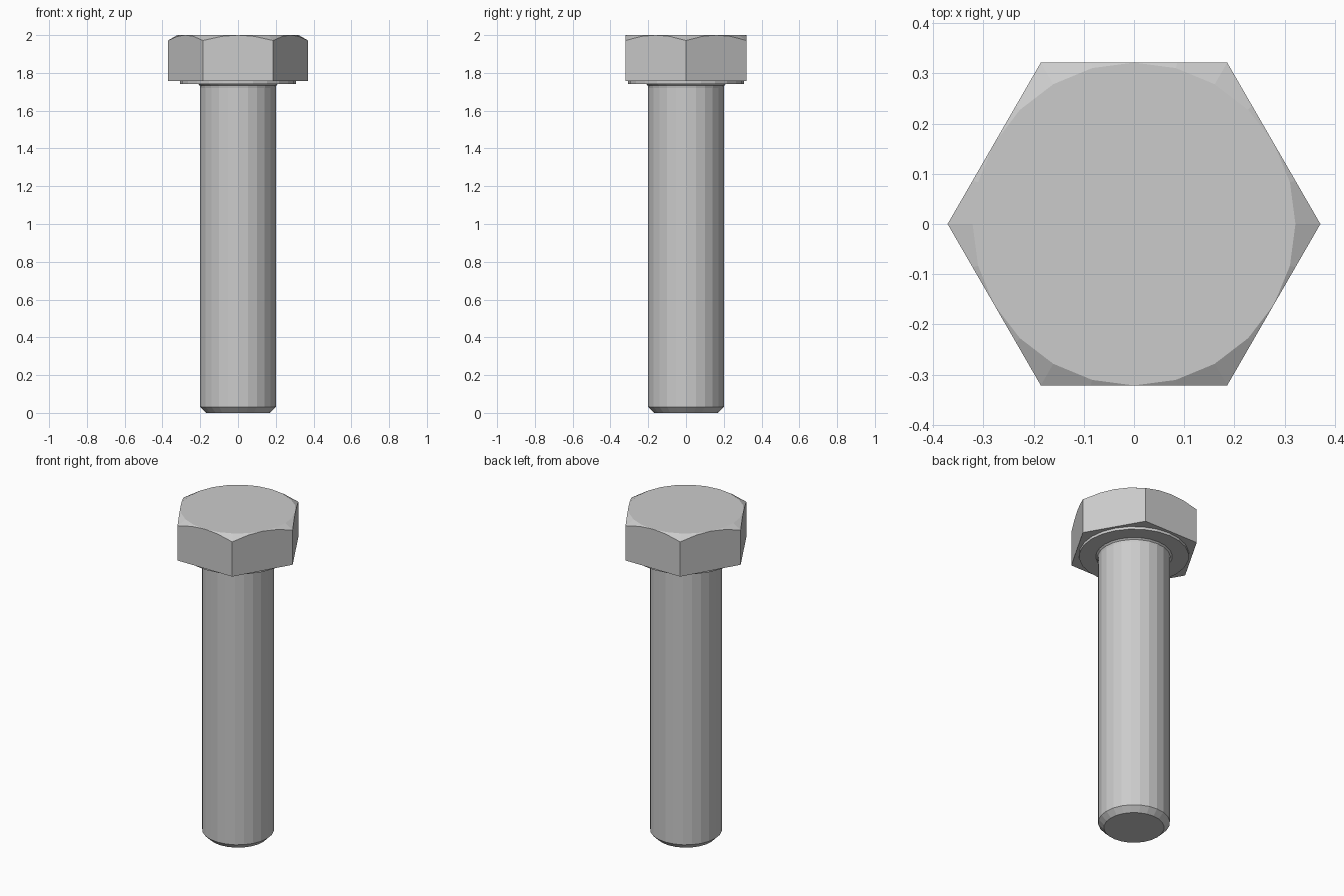
import bpy, bmesh
from math import pi, cos, sin, tan, radians

if "Cube" in bpy.data.objects:
    bpy.data.objects.remove(bpy.data.objects["Cube"])

SIDES = 24
FLAT = 0.3215            # centre to hexagon flat
UNDER, TOP = 1.758, 2.0  # head heights

bm = bmesh.new()


def ring(radius, height):
    """Ring of vertices; radius and height are functions of the angle."""
    angles = [2 * pi * i / SIDES for i in range(SIDES)]
    return [bm.verts.new((radius(a) * cos(a), radius(a) * sin(a), height(a)))
            for a in angles]


def circle(r, z):
    return ring(lambda a: r, lambda a: z)


def hexagon(a):
    return FLAT / cos(a % (pi / 3) - pi / 6)


def chamfer(a):
    return TOP - (hexagon(a) - FLAT) * tan(radians(30))


# Shank with chamfered tip, small fillet and washer face
profile = [(0.168, 0), (0.2, 0.032), (0.2, 1.72), (0.203, 1.734),
           (0.213, 1.742), (0.306, 1.742), (0.306, UNDER)]
rings = [circle(r, z) for r, z in profile]

# Hexagonal head with 30 degree conical chamfer on its corners
rings.append(ring(hexagon, lambda a: UNDER))
rings.append(ring(hexagon, chamfer))
rings.append(circle(FLAT, TOP))

# Skin the rings and close both ends
for low, high in zip(rings, rings[1:]):
    for i in range(SIDES):
        j = (i + 1) % SIDES
        bm.faces.new((low[i], low[j], high[j], high[i]))
bm.faces.new(rings[0][::-1])
bm.faces.new(rings[-1])

# Chamfer vanishes at the middle of each flat
bmesh.ops.remove_doubles(bm, verts=bm.verts, dist=1e-4)
# Merge the coplanar pieces of each hexagon side and the underside
bmesh.ops.dissolve_limit(bm, angle_limit=radians(0.5),
                         verts=bm.verts, edges=bm.edges)
bmesh.ops.recalc_face_normals(bm, faces=bm.faces)

mesh = bpy.data.meshes.new("hex_bolt")
bm.to_mesh(mesh)
bm.free()
bpy.context.collection.objects.link(bpy.data.objects.new("hex_bolt", mesh))
